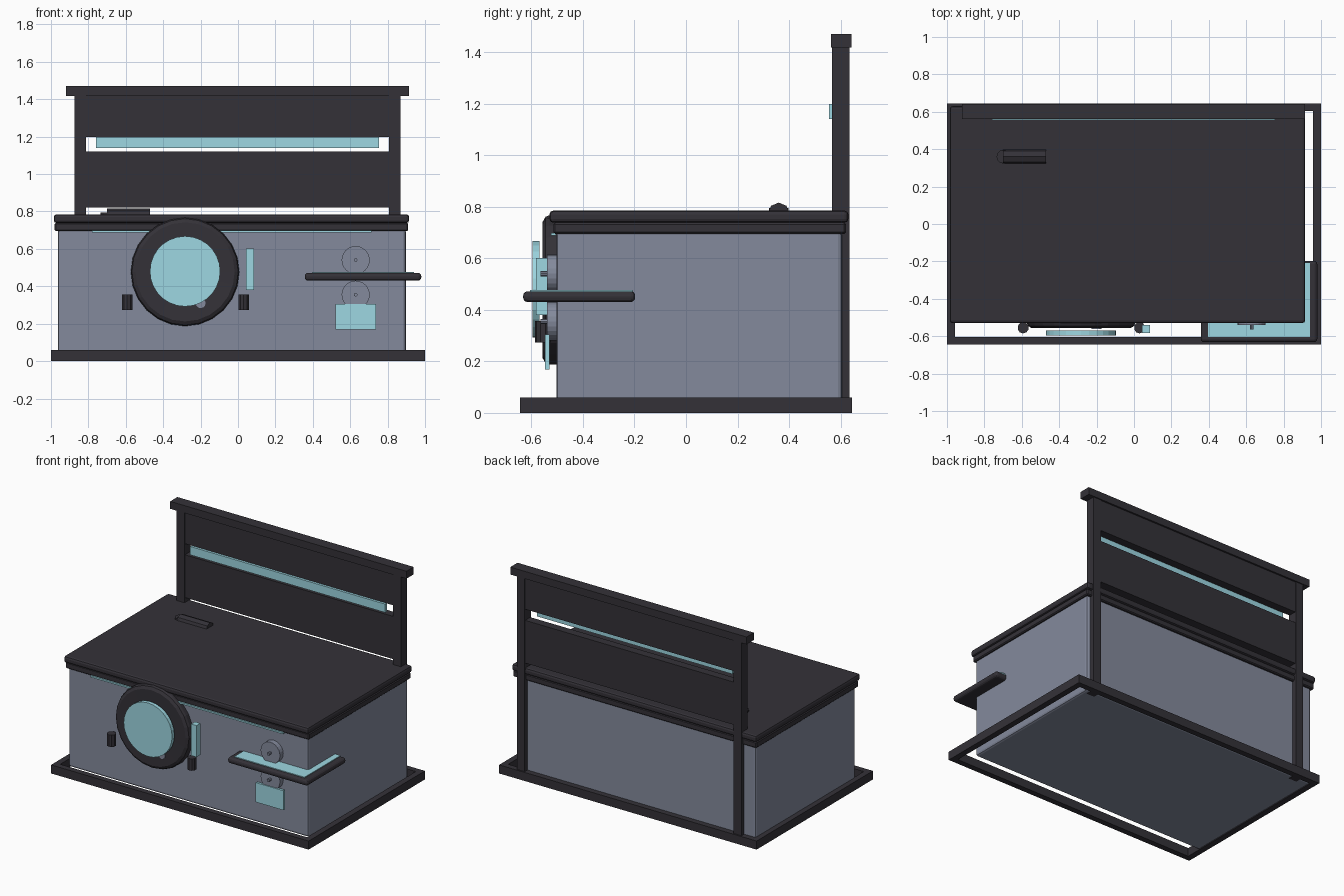
import bpy, bmesh, math
from mathutils import Matrix

if "Cube" in bpy.data.objects:
    bpy.data.objects.remove(bpy.data.objects["Cube"])


def material(name, rgb):
    m = bpy.data.materials.new(name)
    m.diffuse_color = (*rgb, 1)
    m.use_nodes = True
    m.node_tree.nodes["Principled BSDF"].inputs["Base Color"].default_value = m.diffuse_color
    return m


DARK = material("charcoal", (0.034, 0.031, 0.039))
GREY = material("slate_grey", (0.23, 0.255, 0.335))
TEAL = material("pale_teal", (0.34, 0.68, 0.76))


def finish(name, bm, mat, bevel=0, segments=2):
    bmesh.ops.recalc_face_normals(bm, faces=bm.faces)
    if bevel:
        bmesh.ops.bevel(bm, geom=bm.edges[:], offset=bevel, segments=segments,
                        affect='EDGES', profile=0.5)
    me = bpy.data.meshes.new(name)
    bm.to_mesh(me)
    bm.free()
    me.materials.append(mat)
    ob = bpy.data.objects.new(name, me)
    bpy.context.collection.objects.link(ob)
    return ob


def box(name, x, y, z, mat, bevel=0, segments=2):
    bm = bmesh.new()
    bmesh.ops.create_cube(bm, size=1)
    for v in bm.verts:
        for i, (a, b) in enumerate((x, y, z)):
            v.co[i] = (a + b) / 2 + v.co[i] * (b - a)
    return finish(name, bm, mat, bevel, segments)


def cylinder(name, centre, radius, depth, axis, mat, sides=24):
    bm = bmesh.new()
    bmesh.ops.create_cone(bm, cap_ends=True, segments=sides, radius1=radius,
                          radius2=radius, depth=depth)
    rot = {'X': Matrix.Rotation(math.pi / 2, 4, 'Y'),
           'Y': Matrix.Rotation(math.pi / 2, 4, 'X'), 'Z': Matrix()}[axis]
    bm.transform(Matrix.Translation(centre) @ rot)
    return finish(name, bm, mat)


# base frame
for s, side in ((-1, "a"), (1, "b")):
    box(f"base_long_rail_{side}", (-1, 1), sorted((s * 0.604, s * 0.645)), (0, 0.06), DARK)
    box(f"base_short_rail_{side}", sorted((s * 0.958, s)), (-0.604, 0.604), (0, 0.06), DARK)

# base floor fill under the cabinet, cabinet and lid
box("cabinet", (-0.963, 0.898), (-0.503, 0.605), (0.003, 0.705), GREY, 0.015)
box("lid_lower", (-0.98, 0.91), (-0.515, 0.62), (0.695, 0.738), DARK, 0.006, 1)
box("lid_upper", (-0.985, 0.915), (-0.53, 0.63), (0.738, 0.785), DARK, 0.015)
box("under_lid_light", (-0.78, 0.715), (-0.524, -0.505), (0.688, 0.699), TEAL)

# lid grip
cylinder("lid_grip", (-0.585, 0.36, 0.774), 0.042, 0.23, 'X', DARK, 8)
cylinder("lid_grip_end", (-0.698, 0.36, 0.785), 0.037, 0.02, 'Z', DARK, 12)

# back board
for side, x in (("left", (-0.875, -0.813)), ("right", (0.808, 0.868))):
    box(f"back_post_{side}", x, (0.567, 0.635), (0.0, 1.42), DARK)
box("back_panel_lower", (-0.815, 0.81), (0.572, 0.63), (0.82, 1.12), DARK)
box("back_panel_upper", (-0.815, 0.81), (0.572, 0.63), (1.198, 1.42), DARK)
box("back_top_rail", (-0.92, 0.915), (0.562, 0.642), (1.418, 1.47), DARK)
box("back_light_strip", (-0.76, 0.755), (0.555, 0.572), (1.14, 1.199), TEAL)

# round window ring, turned from a profile and closed behind the glass
bm = bmesh.new()
profile = [(0.10, -0.50), (0.10, -0.552), (0.265, -0.556),
           (0.284, -0.545), (0.29, -0.53), (0.29, -0.50)]
n = 24
rings = [[bm.verts.new((-0.283 + r * math.cos(2 * math.pi * i / n), y,
                        0.477 + r * math.sin(2 * math.pi * i / n)))
          for i in range(n)] for r, y in profile]
for k, ring in enumerate(rings):
    nxt = rings[(k + 1) % len(rings)]
    for i in range(n):
        j = (i + 1) % n
        bm.faces.new((ring[i], ring[j], nxt[j], nxt[i]))
finish("window_ring", bm, DARK)
cylinder("window_glass", (-0.283, -0.582, 0.48), 0.188, 0.027, 'Y', TEAL, 28)
cylinder("ring_bolt", (-0.2, -0.553, 0.31), 0.027, 0.016, 'Y', GREY, 12)

# front fittings
for side, x in (("left", -0.593), ("right", 0.03)):
    cylinder(f"front_peg_{side}", (x, -0.555, 0.315), 0.03, 0.083, 'Z', DARK, 10)
box("indicator_bar", (0.044, 0.085), (-0.582, -0.54), (0.38, 0.602), TEAL)
box("label_plate", (0.52, 0.737), (-0.547, -0.53), (0.168, 0.305), TEAL)

# dials
for name, z in (("upper", 0.54), ("lower", 0.355)):
    cylinder(f"dial_{name}", (0.629, -0.52, z), 0.075, 0.04, 'Y', GREY, 24)
    cylinder(f"dial_pin_{name}", (0.629, -0.55, z), 0.01, 0.03, 'Y', GREY, 8)

# corner shelf
box("shelf", (0.357, 0.98), (-0.632, -0.197), (0.43, 0.472), DARK, 0.018, 3)
box("shelf_top", (0.395, 0.94), (-0.605, -0.205), (0.465, 0.477), TEAL)
